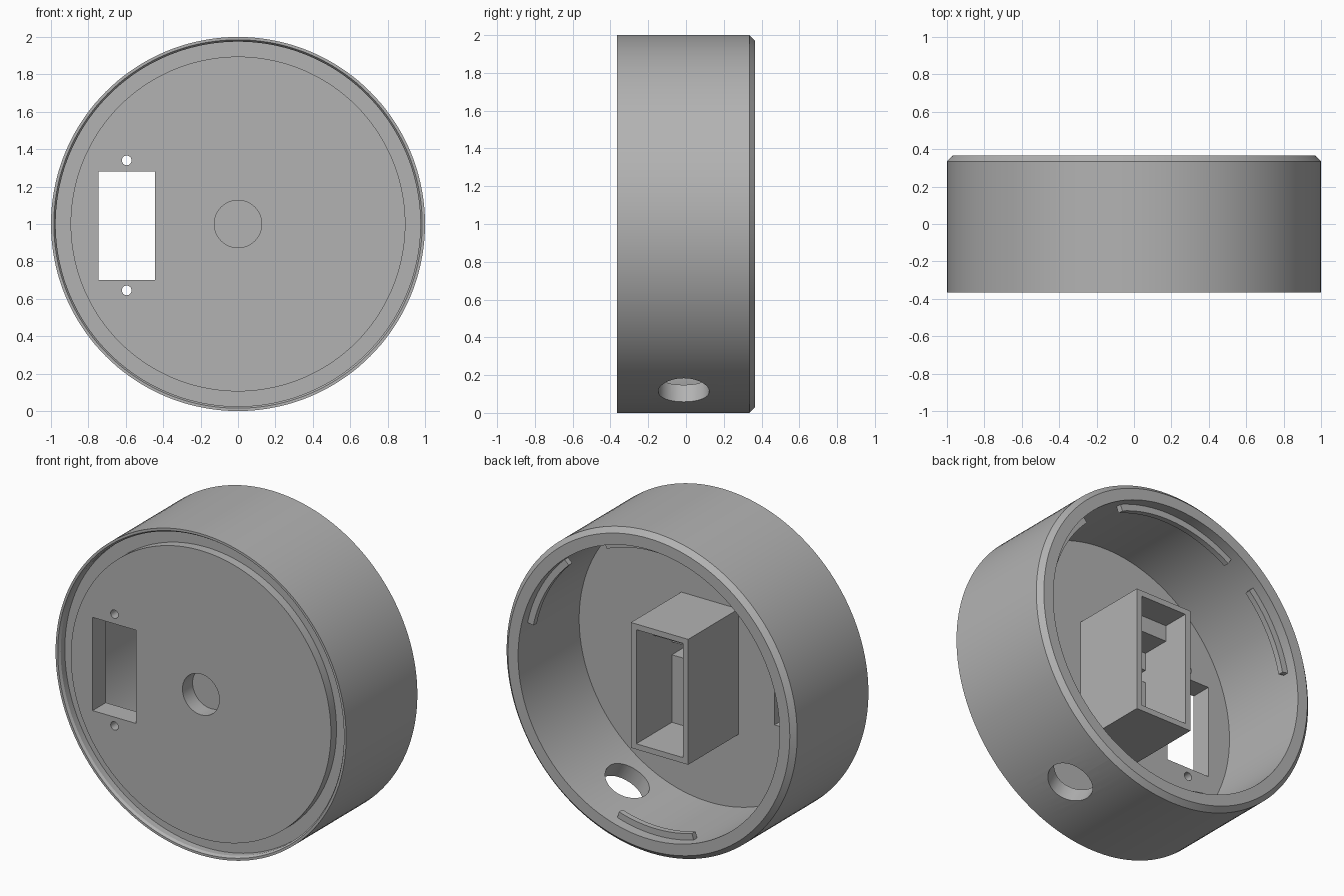
import bpy, bmesh, math
from mathutils import Matrix, Vector

if "Cube" in bpy.data.objects:
    bpy.data.objects.remove(bpy.data.objects["Cube"])

grey = bpy.data.materials.new("plain_grey")
grey.use_nodes = True
grey.diffuse_color = (0.45, 0.45, 0.45, 1)
grey.node_tree.nodes["Principled BSDF"].inputs["Base Color"].default_value = (0.45, 0.45, 0.45, 1)

MID = Vector((0, 0, 1))  # centre of the round housing


def make(name, bm):
    bmesh.ops.recalc_face_normals(bm, faces=bm.faces)
    mesh = bpy.data.meshes.new(name)
    bm.to_mesh(mesh)
    bm.free()
    ob = bpy.data.objects.new(name, mesh)
    bpy.context.collection.objects.link(ob)
    mesh.materials.append(grey)
    return ob


def lathe(name, profile, start=0, sweep=360, steps=144):
    """Turn a closed (radius, y) outline around the housing axis."""
    bm = bmesh.new()
    full = sweep == 360
    rings = []
    for i in range(steps if full else steps + 1):
        a = math.radians(start + sweep * i / steps)
        rings.append([bm.verts.new((r * math.cos(a), y, 1 + r * math.sin(a))) for r, y in profile])
    n = len(profile)
    for i in range(steps):
        p, q = rings[i], rings[(i + 1) % len(rings)]
        for j in range(n):
            k = (j + 1) % n
            if profile[j][0] or profile[k][0]:
                bm.faces.new((p[j], p[k], q[k], q[j]))
    if not full:
        bm.faces.new(rings[0])
        bm.faces.new(rings[-1])
    bmesh.ops.remove_doubles(bm, verts=bm.verts, dist=1e-5)
    return make(name, bm)


def block(name, x0, x1, y0, y1, z0, z1):
    bm = bmesh.new()
    bmesh.ops.create_cube(bm, size=1)
    for v in bm.verts:
        v.co = (x1 if v.co.x > 0 else x0, y1 if v.co.y > 0 else y0, z1 if v.co.z > 0 else z0)
    return make(name, bm)


def rod(name, radius, start, end, segments=48):
    bm = bmesh.new()
    axis = end - start
    turn = axis.to_track_quat('Z', 'Y').to_matrix().to_4x4()
    bmesh.ops.create_cone(bm, cap_ends=True, segments=segments, radius1=radius, radius2=radius,
                          depth=axis.length, matrix=Matrix.Translation((start + end) / 2) @ turn)
    return make(name, bm)


def cut(target, cutters):
    bpy.context.view_layer.objects.active = target
    for c in cutters:
        c.hide_render = True
        mod = target.modifiers.new("cut", 'BOOLEAN')
        mod.operation = 'DIFFERENCE'
        mod.solver = 'EXACT'
        mod.object = c
        bpy.ops.object.modifier_apply(modifier=mod.name)
        bpy.data.objects.remove(c)


# Round housing: outer wall, front rim channel, front plate, hollow back
housing = lathe("housing", [
    (1, 0.335), (1, -0.365), (0.985, -0.365), (0.975, -0.35), (0.975, -0.31),
    (0.895, -0.31), (0.895, -0.365), (0, -0.365), (0, -0.235),
    (0.9, -0.235), (0.9, 0.365), (0.97, 0.365)])

# Openings: switch window, screw holes, blind shaft hole, cable hole
cable_dir = Vector((math.cos(math.radians(-62.5)), 0, math.sin(math.radians(-62.5))))
cable_mid = MID + Vector((0, -0.012, 0))
openings = [block("window_cutter", -0.745, -0.445, -0.5, -0.1, 0.7, 1.28),
            rod("shaft_cutter", 0.127, Vector((0, -0.5, 1)), Vector((0, -0.265, 1))),
            rod("cable_cutter", 0.135, cable_mid + cable_dir * 0.7, cable_mid + cable_dir * 1.2)]
for z in (0.645, 1.34):
    openings.append(rod("screw_cutter", 0.026, Vector((-0.595, -0.5, z)), Vector((-0.595, -0.1, z)), 24))
cut(housing, openings)

# Motor box on the inside of the plate, with a stepped pocket
box = block("motor_box", -0.197, 0.197, -0.245, 0.26, 0.575, 1.355)
cut(box, [block("mouth_cutter", -0.16, 0.16, 0.09, 0.4, 0.61, 1.32),
          block("pocket_cutter", -0.16, 0.16, -0.09, 0.2, 0.61, 1.22),
          block("slot_cutter", -0.16, 0.16, -0.2, 0.0, 1.03, 1.11)])

# Thin locking ridges inside the back opening
ridge = [(0.86, 0.265), (0.91, 0.265), (0.91, 0.3), (0.86, 0.3)]
for label, middle, sweep in (("left", 29, 34), ("right", 151, 34), ("bottom", 270, 34), ("top", 94, 54)):
    lathe(label + "_ridge", ridge, middle - sweep / 2, sweep, 24)

# Smooth round walls, crisp edges
for ob in bpy.context.collection.objects:
    if ob.type == 'MESH' and grey.name in ob.data.materials:
        bpy.ops.object.select_all(action='DESELECT')
        ob.select_set(True)
        bpy.context.view_layer.objects.active = ob
        bpy.ops.object.shade_smooth_by_angle(angle=math.radians(25))
